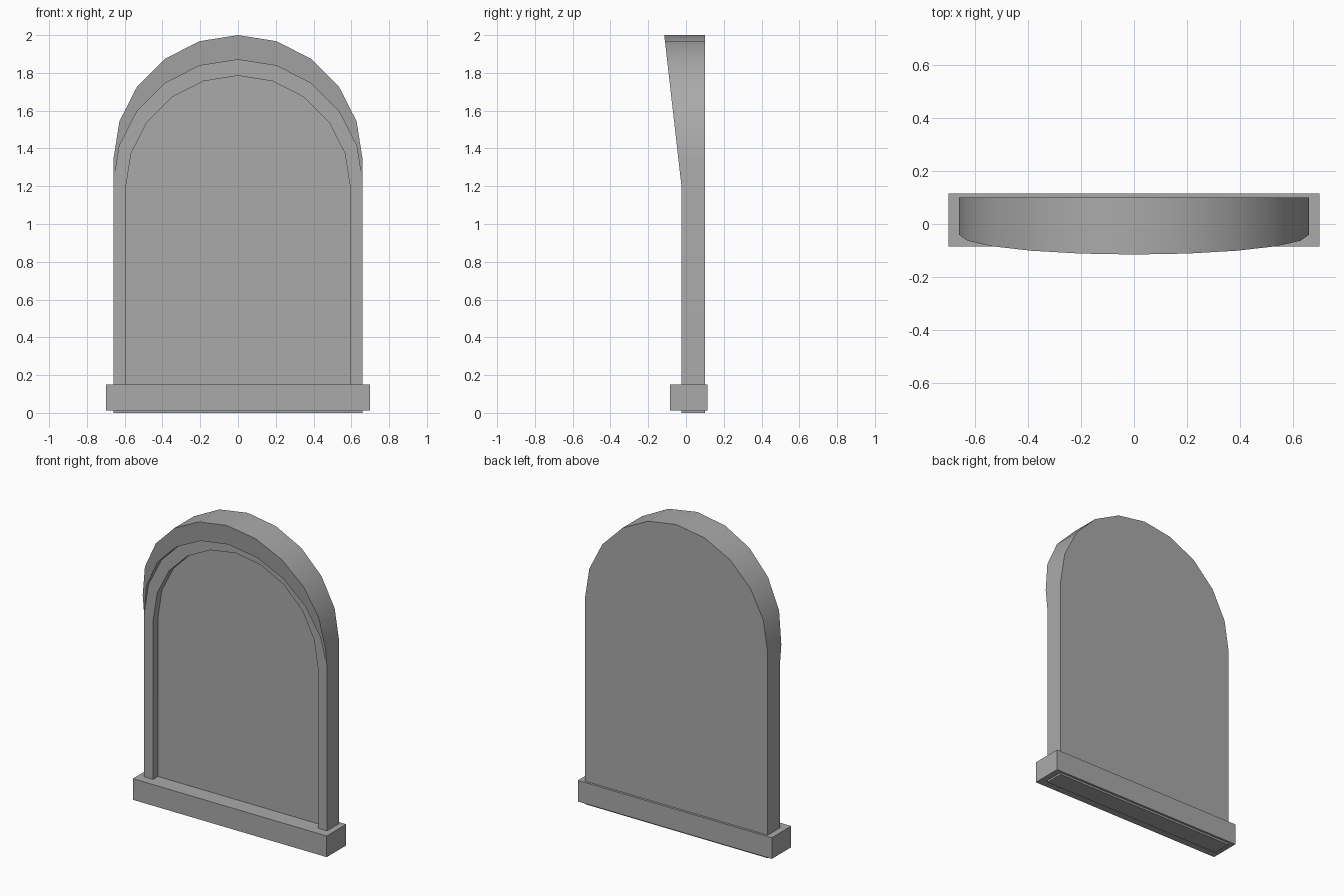
import bpy, bmesh
from math import sin, cos, pi

cube = bpy.data.objects.get("Cube")
if cube:
    bpy.data.objects.remove(cube)

# One stone grey for everything
stone = bpy.data.materials.new("stone_grey")
stone.use_nodes = True
grey = (0.4, 0.4, 0.4, 1)
stone.diffuse_color = grey
stone.node_tree.nodes["Principled BSDF"].inputs["Base Color"].default_value = grey

RADIUS, SEGMENTS = 0.66, 10
FRONT, BACK, PANEL = -0.025, 0.1, 0.025
SPRING, HOOD_SPRING = 1.34, 1.21


def arc(radius, spring):
    """Half circle of (x, z) points standing on the spring line."""
    return [(radius * cos(pi * i / SEGMENTS), spring + radius * sin(pi * i / SEGMENTS))
            for i in range(SEGMENTS + 1)]


def arch(radius, spring, bottom):
    """Half circle on two straight legs."""
    return [(radius, bottom)] + arc(radius, spring) + [(-radius, bottom)]


def at_depth(profile, y):
    return [(x, y, z) for x, z in profile]


def loft(name, rings):
    """Bridge rings of equal length and cap both ends."""
    bm = bmesh.new()
    loops = [[bm.verts.new(p) for p in ring] for ring in rings]
    for a, b in zip(loops, loops[1:]):
        for i in range(len(a)):
            j = (i + 1) % len(a)
            bm.faces.new((a[i], a[j], b[j], b[i]))
    bm.faces.new(loops[0])
    bm.faces.new(loops[-1])
    bmesh.ops.remove_doubles(bm, verts=bm.verts, dist=0.0001)
    bmesh.ops.recalc_face_normals(bm, faces=bm.faces)
    mesh = bpy.data.meshes.new(name)
    bm.to_mesh(mesh)
    bm.free()
    mesh.materials.append(stone)
    obj = bpy.data.objects.new(name, mesh)
    bpy.context.collection.objects.link(obj)
    bpy.ops.object.select_all(action='DESELECT')
    obj.select_set(True)
    bpy.context.view_layer.objects.active = obj
    bpy.ops.object.shade_smooth_by_angle(angle=pi / 6)
    return obj


# Arched slab with a recessed front panel
outline = arch(RADIUS, SPRING, 0)
opening = arch(0.595, 1.19, 0.05)
loft("arched_slab", [at_depth(outline, BACK), at_depth(outline, FRONT),
                     at_depth(opening, FRONT), at_depth(opening, PANEL)])

# Crescent hood, leaning further forward towards the top
crescent = arc(RADIUS, SPRING) + arc(RADIUS, HOOD_SPRING)[::-1]
leaning = [(x, FRONT - 0.114 * (z - HOOD_SPRING), z) for x, z in crescent]
loft("hood", [at_depth(crescent, FRONT), leaning])

# Base block, just clear of the slab's foot
block = [(0.7, 0.012), (0.7, 0.15), (-0.7, 0.15), (-0.7, 0.012)]
loft("base", [at_depth(block, -0.085), at_depth(block, 0.115)])
